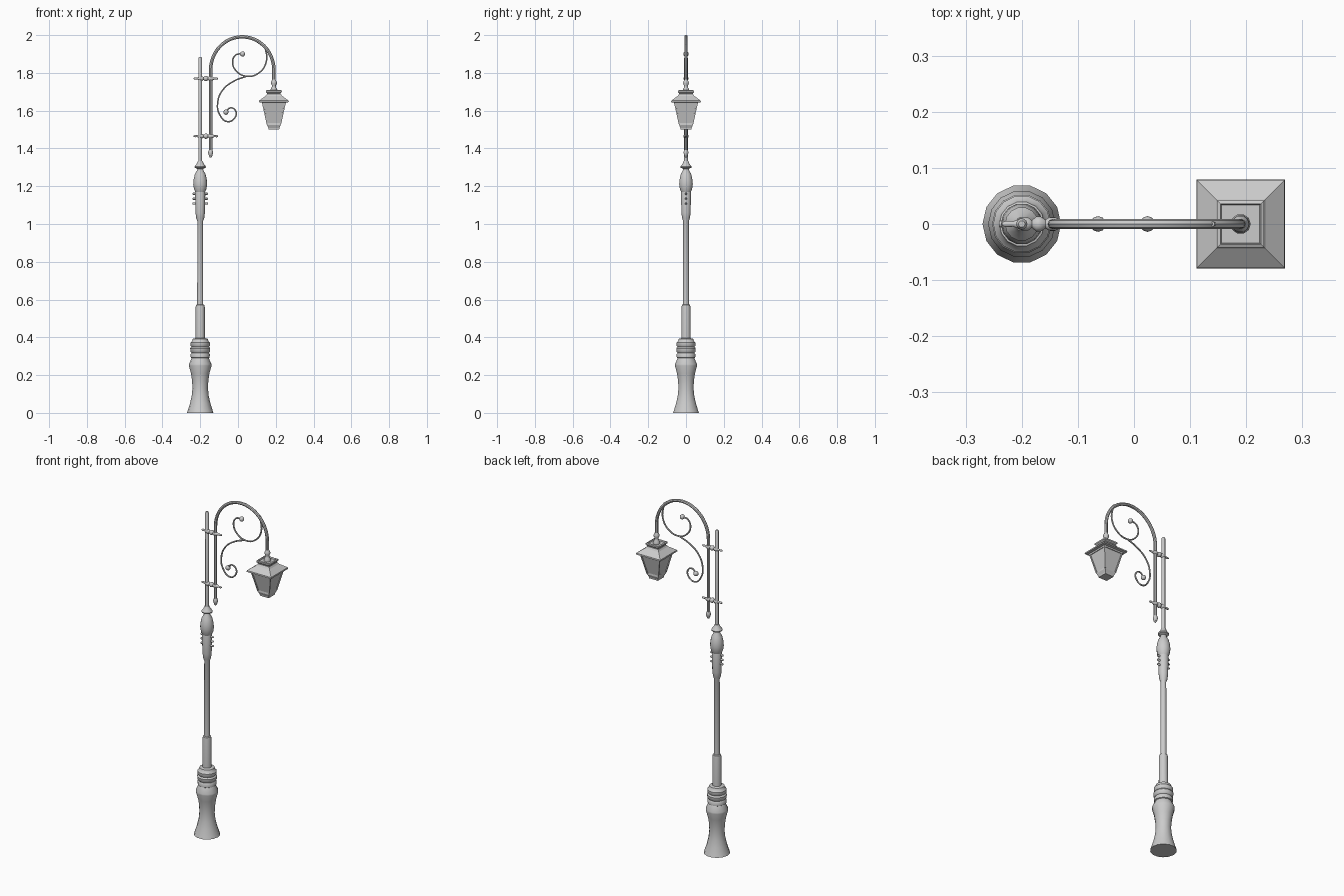
import bpy, bmesh, math
from mathutils import Vector, Matrix

if "Cube" in bpy.data.objects:
    bpy.data.objects.remove(bpy.data.objects["Cube"])

POLE_X, ARM_X, LAMP_X = -0.2, -0.145, 0.19


def finish(name, bm, smooth=True, matrix=None):
    if matrix:
        bm.transform(matrix)
    bmesh.ops.recalc_face_normals(bm, faces=bm.faces)
    me = bpy.data.meshes.new(name)
    bm.to_mesh(me)
    bm.free()
    ob = bpy.data.objects.new(name, me)
    bpy.context.collection.objects.link(ob)
    if smooth:
        bpy.ops.object.select_all(action='DESELECT')
        ob.select_set(True)
        bpy.context.view_layer.objects.active = ob
        bpy.ops.object.shade_smooth_by_angle(angle=math.radians(40))
    return ob


def lathe(name, profile, matrix, sides=14, square=False):
    """Closed stack of rings from (radius, height) pairs; square uses half-widths."""
    bm = bmesh.new()
    n = 4 if square else sides
    k, off = (math.sqrt(2), math.pi / 4) if square else (1, 0)
    rings = [[bm.verts.new((r * k * math.cos(off + math.tau * i / n),
                            r * k * math.sin(off + math.tau * i / n), z)) for i in range(n)]
             for r, z in profile]
    for a, b in zip(rings, rings[1:]):
        for i in range(n):
            j = (i + 1) % n
            bm.faces.new((a[i], a[j], b[j], b[i]))
    bm.faces.new(rings[0])
    bm.faces.new(rings[-1])
    return finish(name, bm, not square, matrix)


def at(x, z=0.0, y=0.0):
    return Matrix.Translation((x, y, z))


def along_x(x, z):
    return at(x, z) @ Matrix.Rotation(math.pi / 2, 4, 'Y')


def ball(name, x, z, r):
    bm = bmesh.new()
    bmesh.ops.create_uvsphere(bm, u_segments=10, v_segments=8, radius=r)
    finish(name, bm, True, at(x, z))


def tube(name, pts, r, smooth_path=False, res=2):
    """Round bar along (x, z) points, converted to mesh."""
    cu = bpy.data.curves.new(name, 'CURVE')
    cu.dimensions = '3D'
    cu.bevel_depth, cu.bevel_resolution, cu.use_fill_caps = r, res, True
    if smooth_path:
        sp = cu.splines.new('BEZIER')
        sp.bezier_points.add(len(pts) - 1)
        for p, (x, z) in zip(sp.bezier_points, pts):
            p.co = (x, 0, z)
            p.handle_left_type = p.handle_right_type = 'AUTO'
        sp.resolution_u = 5
    else:
        sp = cu.splines.new('POLY')
        sp.points.add(len(pts) - 1)
        for p, (x, z) in zip(sp.points, pts):
            p.co = (x, 0, z, 1)
    ob = bpy.data.objects.new(name, cu)
    bpy.context.collection.objects.link(ob)
    bpy.ops.object.select_all(action='DESELECT')
    ob.select_set(True)
    bpy.context.view_layer.objects.active = ob
    bpy.ops.object.convert(target='MESH')
    bpy.ops.object.shade_smooth_by_angle(angle=math.radians(40))


# Flared base with stacked rings
lathe("base", [(.070, 0), (.066, .012), (.054, .05), (.045, .09), (.041, .13), (.043, .17),
               (.049, .21), (.060, .25), (.060, .258), (.045, .29), (.050, .293), (.051, .31),
               (.046, .318), (.052, .325), (.053, .342), (.046, .35), (.051, .356), (.051, .372),
               (.043, .38), (.040, .392), (.025, .396)], at(POLE_X))

# Shaft, sleeve and upper capital
lathe("shaft", [(.025, .39), (.024, .56), (.022, .572), (.016, .575), (.015, 1.015),
                (.021, 1.03), (.025, 1.06), (.027, 1.165), (.024, 1.178)], at(POLE_X))
lathe("capital", [(.024, 1.165), (.033, 1.185), (.037, 1.21), (.035, 1.235), (.028, 1.265),
                  (.018, 1.282), (.015, 1.292), (.029, 1.298), (.030, 1.304), (.018, 1.32),
                  (.012, 1.334)], at(POLE_X))
lathe("top_rod", [(.010, 1.32), (.010, 1.878), (.006, 1.884)], at(POLE_X), 10)

# Side pegs
for i in range(3):
    lathe(f"peg_{i}", [(.004, -.041), (.006, -.038), (.006, .038), (.004, .041)],
          along_x(POLE_X, 1.108 + .026 * i), 8)

# Clamps tying arm to pole
for i, z in enumerate((1.465, 1.77)):
    lathe(f"clamp_{i}", [(.003, -.065), (.006, -.058), (.005, -.045), (.012, -.030), (.012, -.018),
                         (.007, -.012), (.014, -.004), (.014, .004), (.008, .012), (.012, .018),
                         (.012, .030), (.005, .045), (.006, .058), (.003, .065)],
          along_x(-.170, z), 10)

# Arched arm
R = (LAMP_X - ARM_X) / 2
cx = ARM_X + R
arch = [(cx - R * math.cos(math.pi * i / 24), 1.815 + .176 * math.sin(math.pi * i / 24))
        for i in range(25)]
tube("arm", [(ARM_X, 1.36)] + arch + [(LAMP_X, 1.72)], .009)
lathe("arm_tip", [(.004, 1.352), (.008, 1.358), (.013, 1.375), (.013, 1.382), (.008, 1.395)],
      at(ARM_X), 10)

# Scrollwork
tube("upper_scroll", [(.14, 1.952), (.150, 1.86), (.108, 1.798), (.045, 1.782), (-.008, 1.809),
                      (-.029, 1.857), (-.013, 1.894), (.02, 1.902)], .0045, True, 1)
tube("lower_scroll", [(.045, 1.782), (-.019, 1.758), (-.082, 1.708), (-.108, 1.639), (-.098, 1.581),
                      (-.056, 1.542), (-.015, 1.565), (-.013, 1.600), (-.04, 1.615),
                      (-.062, 1.596)], .0045, True, 1)
ball("upper_scroll_ball", .024, 1.900, .014)
ball("lower_scroll_ball", -.064, 1.592, .014)

# Lantern hanger, roof and glass
lathe("hanger", [(.009, 1.765), (.015, 1.752), (.016, 1.744), (.010, 1.732), (.012, 1.722),
                 (.018, 1.712), (.018, 1.700)], at(LAMP_X), 10)
lathe("lantern_cap", [(.036, 1.682), (.036, 1.692), (.042, 1.698), (.042, 1.706), (.036, 1.709),
                      (.034, 1.701)], at(LAMP_X), square=True)
lathe("lantern_roof", [(.037, 1.688), (.044, 1.678), (.078, 1.653), (.079, 1.645), (.064, 1.643),
                       (.062, 1.635)], at(LAMP_X), square=True)
lathe("lantern_glass", [(.059, 1.64), (.034, 1.53)], at(LAMP_X), square=True)
lathe("lantern_foot", [(.035, 1.534), (.036, 1.524), (.029, 1.508), (.028, 1.500)],
      at(LAMP_X), square=True)

# Corner bars of the lantern
for sx in (-1, 1):
    for sy in (-1, 1):
        a, b = Vector((sx * .0595, sy * .0595, 1.642)), Vector((sx * .0345, sy * .0345, 1.528))
        bm = bmesh.new()
        bmesh.ops.create_cone(bm, segments=4, radius1=.005, radius2=.005,
                              depth=(a - b).length, cap_ends=True)
        rot = (a - b).to_track_quat('Z', 'Y').to_matrix().to_4x4()
        finish(f"corner_bar_{sx}_{sy}", bm, False,
               at(LAMP_X) @ Matrix.Translation((a + b) / 2) @ rot)
